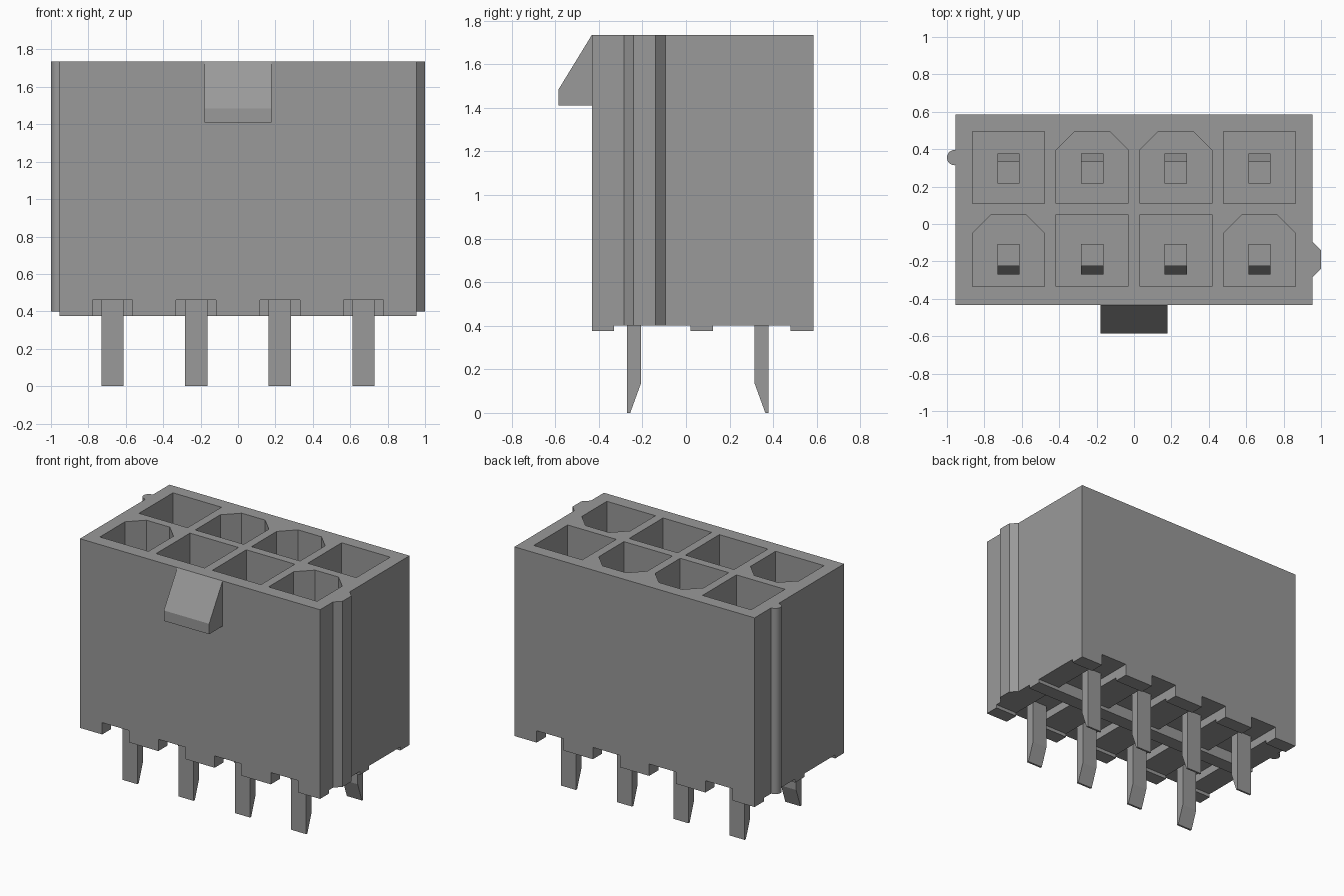
import bpy, bmesh
from mathutils import Vector

if "Cube" in bpy.data.objects:
    bpy.data.objects.remove(bpy.data.objects["Cube"])

grey = bpy.data.materials.new("mid grey")
grey.diffuse_color = (0.32, 0.32, 0.32, 1)
grey.use_nodes = True
grey.node_tree.nodes["Principled BSDF"].inputs["Base Color"].default_value = grey.diffuse_color


def add_prism(bm, pts, lo, hi, axis):
    """Extrude a 2D outline along x (points are y,z) or z (points are x,y)."""
    def place(p, d):
        return Vector((d, p[0], p[1])) if axis == 'x' else Vector((p[0], p[1], d))
    a = [bm.verts.new(place(p, lo)) for p in pts]
    b = [bm.verts.new(place(p, hi)) for p in pts]
    bm.faces.new(a)
    bm.faces.new(b)
    n = len(pts)
    for i in range(n):
        bm.faces.new((a[i], a[(i + 1) % n], b[(i + 1) % n], b[i]))


def make(name, prisms):
    bm = bmesh.new()
    for p in prisms:
        add_prism(bm, *p)
    bmesh.ops.recalc_face_normals(bm, faces=bm.faces)
    me = bpy.data.meshes.new(name)
    bm.to_mesh(me)
    bm.free()
    me.materials.append(grey)
    ob = bpy.data.objects.new(name, me)
    bpy.context.collection.objects.link(ob)
    return ob


def rect(x0, x1, y0, y1):
    return [(x0, y0), (x1, y0), (x1, y1), (x0, y1)]


W, Y0, Y1, TOP, BASE, FOOT = 0.955, -0.432, 0.585, 1.735, 0.40, 0.375
FLOOR, SLOT = 0.56, 0.46
COLS = [-0.671, -0.224, 0.224, 0.671]

# Housing: side profile with three standoff strips underneath
profile = [(Y0, TOP), (Y0, FOOT), (-0.33, FOOT), (-0.33, BASE), (0.02, BASE),
           (0.02, FOOT), (0.125, FOOT), (0.125, BASE), (0.48, BASE),
           (0.48, FOOT), (Y1, FOOT), (Y1, TOP)]
housing = make("housing", [(profile, -W, W, 'x')])

# Cavities (some keyed with chamfered corners) and slots under each terminal
cuts = []
for i, cx in enumerate(COLS):
    for row, (ya, yb) in enumerate(((-0.335, 0.05), (0.11, 0.495))):
        x0, x1, c = cx - 0.193, cx + 0.193, 0.1
        keyed = (i in (1, 2)) == (row == 1)
        outline = rect(x0, x1, ya, yb)
        if keyed:
            outline = outline[:2] + [(x1, yb - c), (x1 - c, yb),
                                     (x0 + c, yb), (x0, yb - c)]
        cuts.append((outline, FLOOR, TOP + 0.1, 'z'))
    for ya, yb in ((Y0 - 0.1, 0.02), (0.125, Y1 + 0.1)):
        cuts.append((rect(cx - 0.107, cx + 0.107, ya, yb), 0.2, SLOT, 'z'))
cutter = make("housing_cutter", cuts)
cutter.hide_render = True
mod = housing.modifiers.new("cavities", 'BOOLEAN')
mod.object, mod.operation, mod.solver = cutter, 'DIFFERENCE', 'EXACT'
bpy.context.view_layer.objects.active = housing
bpy.ops.object.modifier_apply(modifier=mod.name)
bpy.data.objects.remove(cutter)

# Latch ramp on the front
make("latch_ramp", [([(Y0 + 0.01, TOP), (Y0, TOP), (Y1 * -1, 1.485),
                      (Y1 * -1, 1.41), (Y0 + 0.01, 1.41)], -0.18, 0.18, 'x')])

# Angular rib on the right
make("angular_rib", [([(W - 0.01, -0.285), (W, -0.285), (1.0, -0.24), (1.0, -0.14),
                       (W, -0.095), (W - 0.01, -0.095)], BASE, TOP, 'z')])

# Round rib on the left
bpy.ops.mesh.primitive_cylinder_add(vertices=32, radius=0.041, depth=TOP - BASE,
                                    location=(-0.959, 0.355, (TOP + BASE) / 2))
rib = bpy.context.object
rib.name = "round_rib"
rib.data.materials.append(grey)
bpy.ops.object.shade_smooth_by_angle()

# Terminals: outward-offset tail with tapered tip, shoulder and square contact
for row, side, y in (("front", -1, -0.27), ("back", 1, 0.378)):
    inward = -side
    shape = [(0, 0), (0, 0.60), (0.045, 0.70), (0.045, 1.25), (0.162, 1.25),
             (0.162, 0.60), (0.063, 0.55), (0.063, 0.135), (0.014, 0)]
    pts = [(y + inward * d, z) for d, z in shape]
    for i, cx in enumerate(COLS):
        make(f"{row}_terminal_{i + 1}", [(pts, cx - 0.06, cx + 0.06, 'x')])
